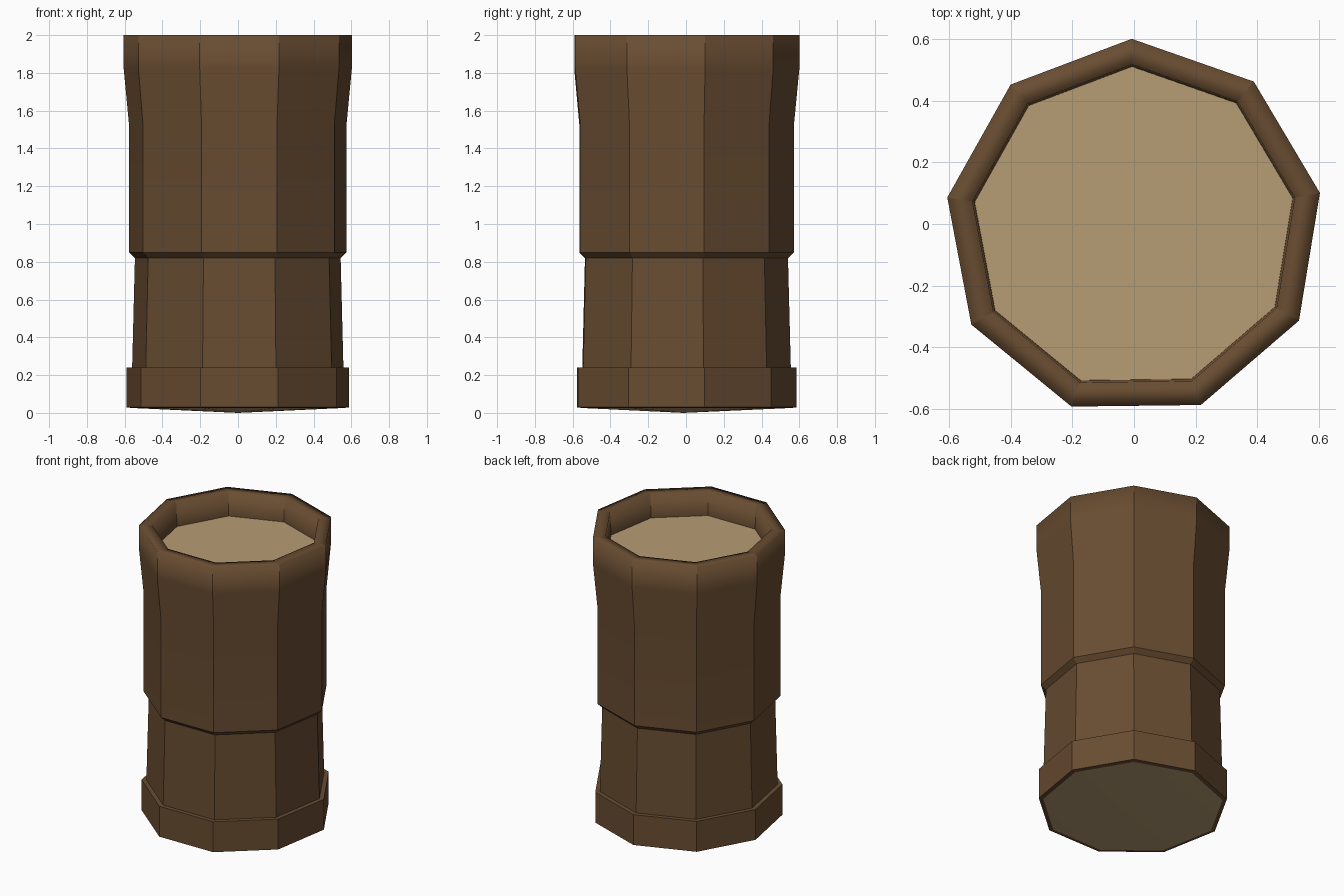
import bpy
import bmesh
from math import cos, sin, radians, tau

cube = bpy.data.objects.get("Cube")
if cube:
    bpy.data.objects.remove(cube)

SIDES = 9
TURN = radians(90.7)
CENTRE_Y = -0.013


def make_material(name, rgb):
    mat = bpy.data.materials.new(name)
    mat.use_nodes = True
    mat.diffuse_color = (*rgb, 1)
    mat.node_tree.nodes["Principled BSDF"].inputs["Base Color"].default_value = (*rgb, 1)
    return mat


def add_ring(bm, radius, z):
    angles = [TURN + tau * i / SIDES for i in range(SIDES)]
    return [bm.verts.new((radius * cos(a), radius * sin(a) + CENTRE_Y, z)) for a in angles]


def finish(bm, name, mat):
    mesh = bpy.data.meshes.new(name)
    bm.to_mesh(mesh)
    bm.free()
    mesh.materials.append(mat)
    obj = bpy.data.objects.new(name, mesh)
    bpy.context.scene.collection.objects.link(obj)
    return obj


def lathe(name, profile, mat):
    """Nine-sided shell from (radius, z, sharp) rows, listed bottom to top, outside to inside."""
    bm = bmesh.new()
    rings = [add_ring(bm, r, z) for r, z, _ in profile]
    for low, high in zip(rings, rings[1:]):
        for i in range(SIDES):
            j = (i + 1) % SIDES
            bm.faces.new((low[i], low[j], high[j], high[i])).smooth = True
    # corners stay crisp, soft rings blend
    for low, high in zip(rings, rings[1:]):
        for a, b in zip(low, high):
            bm.edges.get((a, b)).smooth = False
    for ring, (_, _, sharp) in zip(rings, profile):
        for i in range(SIDES):
            bm.edges.get((ring[i], ring[(i + 1) % SIDES])).smooth = not sharp
    return finish(bm, name, mat)


def cap(name, radius, z, tip_z, mat, up):
    """Nine-sided end disc with a centre point."""
    bm = bmesh.new()
    ring = add_ring(bm, radius, z)
    tip = bm.verts.new((0, CENTRE_Y, tip_z))
    for i in range(SIDES):
        a, b = ring[i], ring[(i + 1) % SIDES]
        bm.faces.new((a, b, tip) if up else (b, a, tip)).smooth = True
    return finish(bm, name, mat)


bark = make_material("bark brown", (0.14, 0.073, 0.031))
wood = make_material("cut wood", (0.47, 0.335, 0.175))

# Bark: base collar, tapered waist, wide upper trunk, flared rim and hollow
lathe("bark_shell", [
    (0.57, 0.026, True),
    (0.598, 0.03, True),
    (0.598, 0.24, True),
    (0.568, 0.24, True),
    (0.553, 0.82, True),
    (0.585, 0.85, True),
    (0.585, 1.53, False),
    (0.613, 1.82, False),
    (0.613, 2.0, False),
    (0.53, 2.0, False),
    (0.523, 1.84, True),
], bark)

# Cut wood at both ends
cap("top_wood", 0.523, 1.84, 1.84, wood, True)
cap("bottom_wood", 0.57, 0.026, 0.0, wood, False)
